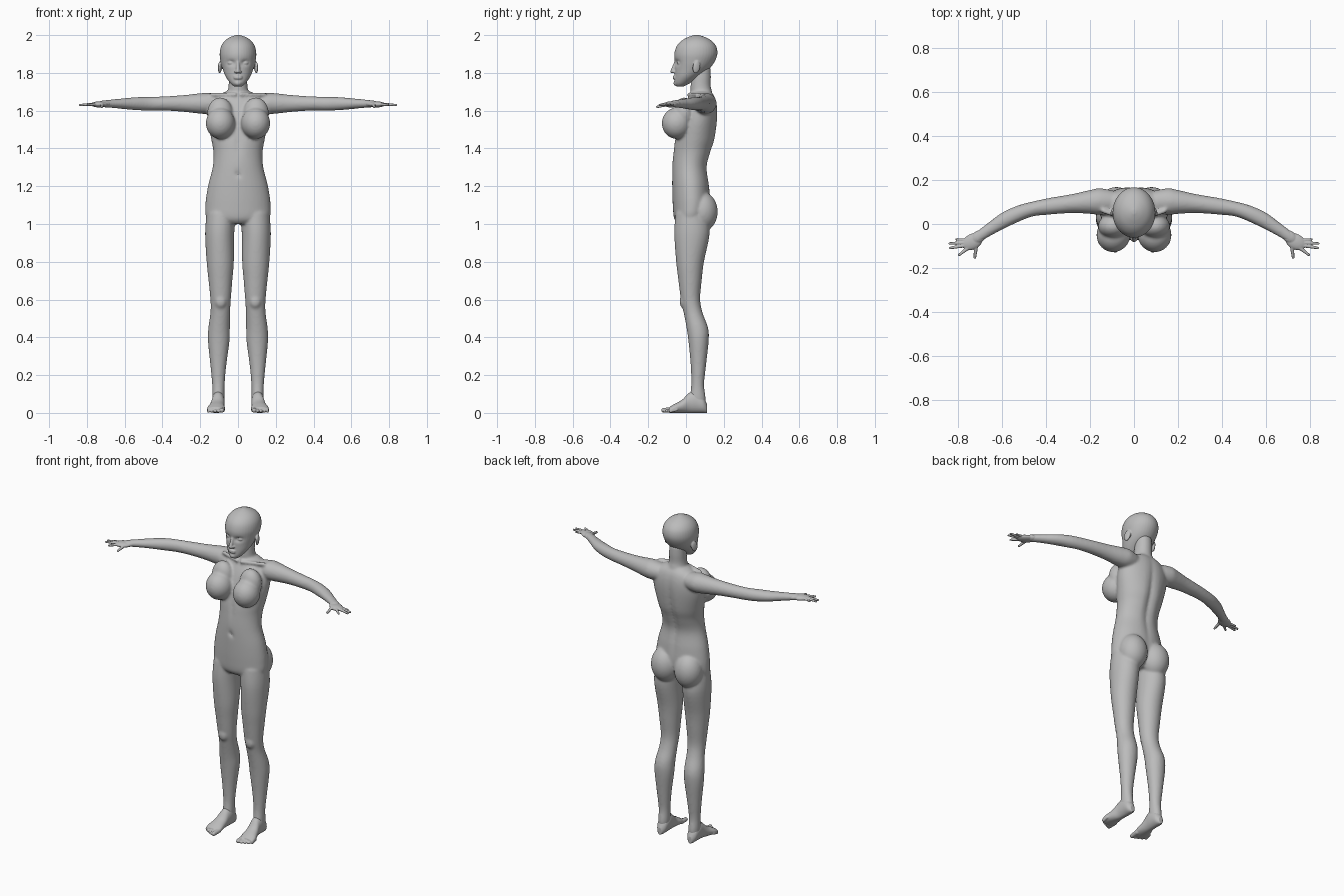
import bpy, bmesh, math
from mathutils import Vector, Matrix

if "Cube" in bpy.data.objects:
    bpy.data.objects.remove(bpy.data.objects["Cube"])

clay = bpy.data.materials.new("clay_grey")
clay.use_nodes = True
clay.diffuse_color = (0.5, 0.5, 0.5, 1)
clay.node_tree.nodes["Principled BSDF"].inputs["Base Color"].default_value = (0.5, 0.5, 0.5, 1)


def smooth_rows(rows, steps):
    """Catmull-Rom interpolation between cross-section rows."""
    out = []
    for i in range(len(rows) - 1):
        a, b = rows[max(i - 1, 0)], rows[i]
        c, d = rows[i + 1], rows[min(i + 2, len(rows) - 1)]
        for k in range(steps):
            t = k / steps
            out.append([0.5 * (2 * q + (r - p) * t + (2 * p - 5 * q + 4 * r - s) * t * t
                               + (3 * q - p - 3 * r + s) * t ** 3)
                        for p, q, r, s in zip(a, b, c, d)])
    return out + [list(rows[-1])]


def loft(bm, axis, rows, segs=40, steps=5):
    """Skin of ellipses along an axis; row = position, centre 1, centre 2, radius 1, radius 2."""
    rings = []
    for t, c1, c2, r1, r2 in smooth_rows(rows, steps):
        ring = []
        for k in range(segs):
            a = math.tau * k / segs
            co = [c1 + r1 * math.cos(a), c2 + r2 * math.sin(a)]
            co.insert(axis, t)
            ring.append(bm.verts.new(co))
        rings.append(ring)
    for low, high in zip(rings, rings[1:]):
        for k in range(segs):
            n = (k + 1) % segs
            bm.faces.new((low[k], low[n], high[n], high[k]))
    bm.faces.new(rings[0])
    bm.faces.new(rings[-1])


def upright(bm, rows):
    """Vertical loft; row = z, centre x, half width, front y, back y."""
    loft(bm, 2, [(z, x, (f + b) / 2, w, (b - f) / 2) for z, x, w, f, b in rows])


def ball(bm, centre, radii, turn=0, tilt=0):
    m = (Matrix.Translation(centre) @ Matrix.Rotation(turn, 4, 'Z')
         @ Matrix.Rotation(tilt, 4, 'X') @ Matrix.Diagonal((*radii, 1)))
    bmesh.ops.create_uvsphere(bm, u_segments=32, v_segments=20, radius=1, matrix=m)


def digit(bm, a, b, r1, r2):
    """Tapered round-ended rod from a to b."""
    a, b = Vector(a), Vector(b)
    d = b - a
    m = Matrix.Translation((a + b) / 2) @ d.to_track_quat('Z', 'Y').to_matrix().to_4x4()
    bmesh.ops.create_cone(bm, cap_ends=True, segments=16, radius1=r1, radius2=r2,
                          depth=d.length, matrix=m)
    ball(bm, a, (r1,) * 3)
    ball(bm, b, (r2,) * 3)


def push(bm, centre, radii, offset):
    """Soft local displacement of the surface."""
    for v in bm.verts:
        d = sum(((v.co[i] - centre[i]) / radii[i]) ** 2 for i in range(3))
        v.co += Vector(offset) * math.exp(-d)


def mirror(bm):
    copy = bmesh.ops.duplicate(bm, geom=bm.verts[:] + bm.edges[:] + bm.faces[:])["geom"]
    for v in copy:
        if isinstance(v, bmesh.types.BMVert):
            v.co.x *= -1


def finish(bm, name, voxel, passes, side=1):
    """Fuse the overlapping forms into one smooth skin."""
    for v in bm.verts:
        v.co.x *= side
    bmesh.ops.recalc_face_normals(bm, faces=bm.faces[:])
    mesh = bpy.data.meshes.new(name)
    bm.to_mesh(mesh)
    bm.free()
    obj = bpy.data.objects.new(name, mesh)
    bpy.context.collection.objects.link(obj)
    mesh.materials.append(clay)
    mesh.shade_smooth()
    fuse = obj.modifiers.new("fuse", 'REMESH')
    fuse.mode = 'VOXEL'
    fuse.voxel_size = voxel
    fuse.use_smooth_shade = True
    soften = obj.modifiers.new("soften", 'SMOOTH')
    soften.factor = 0.5
    soften.iterations = passes


# Body: limbs and paired forms on the left, mirrored, then the central torso
body = bmesh.new()
upright(body, [(1.06, .088, .078, -.055, .11), (.95, .097, .077, -.062, .125),
               (.8, .094, .072, -.052, .095), (.7, .093, .063, -.04, .083),
               (.6, .092, .054, -.027, .075), (.53, .094, .052, -.012, .088),
               (.45, .1, .057, .003, .117), (.38, .102, .057, .013, .12),
               (.25, .104, .042, .025, .106), (.15, .104, .033, .028, .096),
               (.08, .104, .032, .02, .104), (.04, .104, .028, .03, .1)])
ball(body, (.092, -.008, .59), (.032, .026, .04))
ball(body, (.08, .085, 1.065), (.084, .083, .105))
loft(body, 0, [(.07, .1, 1.635, .045, .045), (.15, .102, 1.638, .06, .056),
               (.2, .1, 1.638, .054, .054), (.28, .093, 1.638, .043, .045),
               (.38, .081, 1.638, .038, .038), (.46, .068, 1.637, .034, .036),
               (.53, .045, 1.637, .038, .035), (.6, .012, 1.637, .039, .029),
               (.66, -.026, 1.637, .033, .023), (.72, -.067, 1.636, .029, .018)])
ball(body, (.093, -.048, 1.533), (.077, .08, .083), turn=.25)
ball(body, (.095, -.01, 1.585), (.068, .055, .085))
digit(body, (.015, .015, 1.685), (.14, .06, 1.685), .01, .011)
mirror(body)

torso = bmesh.new()
upright(torso, [(1.7, 0, .07, .03, .135), (1.67, 0, .125, .015, .155),
                (1.62, 0, .157, -.01, .167), (1.55, 0, .16, -.035, .168),
                (1.45, 0, .142, -.06, .156), (1.38, 0, .13, -.068, .134),
                (1.3, 0, .134, -.073, .114), (1.2, 0, .159, -.073, .125),
                (1.1, 0, .173, -.07, .13), (1.03, 0, .165, -.063, .11),
                (1.0, 0, .1, -.04, .08)])
push(torso, (0, .15, 1.4), (.022, .08, .22), (0, -.016, 0))      # spine furrow
push(torso, (0, -.07, 1.265), (.012, .03, .014), (0, .014, 0))   # navel
push(torso, (0, -.06, 1.43), (.018, .05, .07), (0, .008, 0))     # midline
upright(torso, [(1.64, 0, .064, .035, .145), (1.69, 0, .057, .026, .14),
                (1.73, 0, .05, .024, .131), (1.78, 0, .048, .03, .132),
                (1.83, 0, .045, .04, .13)])
scratch = bpy.data.meshes.new("torso_form")
torso.to_mesh(scratch)
torso.free()
body.from_mesh(scratch)
bpy.data.meshes.remove(scratch)
finish(body, "body", .007, 7)

# Head: bare skull shape, soft eye sockets, then facial features
head = bmesh.new()
upright(head, [(1.728, 0, .02, -.05, -.012), (1.745, 0, .04, -.061, .02),
               (1.78, 0, .065, -.06, .07), (1.82, 0, .081, -.059, .122),
               (1.86, 0, .092, -.06, .152), (1.9, 0, .097, -.062, .166),
               (1.94, 0, .09, -.05, .16), (1.97, 0, .07, -.024, .136),
               (1.99, 0, .04, .012, .1), (2.001, 0, .008, .045, .065)])
for s in (1, -1):
    push(head, (s * .037, -.055, 1.853), (.022, .04, .014), (0, .014, 0))
    ball(head, (s * .037, -.03, 1.852), (.019, .017, .011))
    ball(head, (s * .011, -.064, 1.806), (.008, .011, .007))
    ball(head, (s * .096, .055, 1.83), (.009, .021, .033), turn=s * .3, tilt=-.2)
digit(head, (0, -.053, 1.86), (0, -.072, 1.808), .008, .011)
for z, r in ((1.781, .005), (1.772, .006)):
    ball(head, (0, -.061, z), (.023, .009, r))
ball(head, (0, -.05, 1.746), (.02, .016, .016))
finish(head, "head", .004, 3)

# Hands and feet
fingers = [((.752, -.074), (.806, -.069), .008), ((.757, -.085), (.836, -.088), .009),
           ((.757, -.096), (.834, -.109), .009), ((.75, -.107), (.793, -.14), .009),
           ((.715, -.088), (.722, -.152), .01)]
for side, label in ((1, "left"), (-1, "right")):
    hand = bmesh.new()
    ball(hand, (.733, -.08, 1.633), (.05, .035, .016), turn=-.5)
    ball(hand, (.705, -.058, 1.636), (.04, .027, .018), turn=-.6)
    for a, b, r in fingers:
        drop = 1.62 if r == .01 else 1.63
        digit(hand, (*a, 1.635), (*b, drop), r, r * .65)
    finish(hand, label + "_hand", .003, 2, side)

    foot = bmesh.new()
    loft(foot, 1, [(y, x, h / 2, w, h / 2) for y, x, w, h in (
        (.112, .104, .014, .045), (.09, .104, .03, .085), (.05, .104, .034, .115),
        (.015, .106, .034, .105), (-.02, .111, .039, .07), (-.06, .116, .047, .048),
        (-.09, .118, .044, .03))])
    for i in range(5):
        x, r = .083 + .018 * i, .014 if i == 0 else .0105 - .0007 * i
        tip = -.118 + .004 * i + .0012 * i * i
        digit(foot, (x, -.07 + .005 * i, .017), (x + .002, tip, r), r, r * .9)
    finish(foot, label + "_foot", .004, 2, side)
